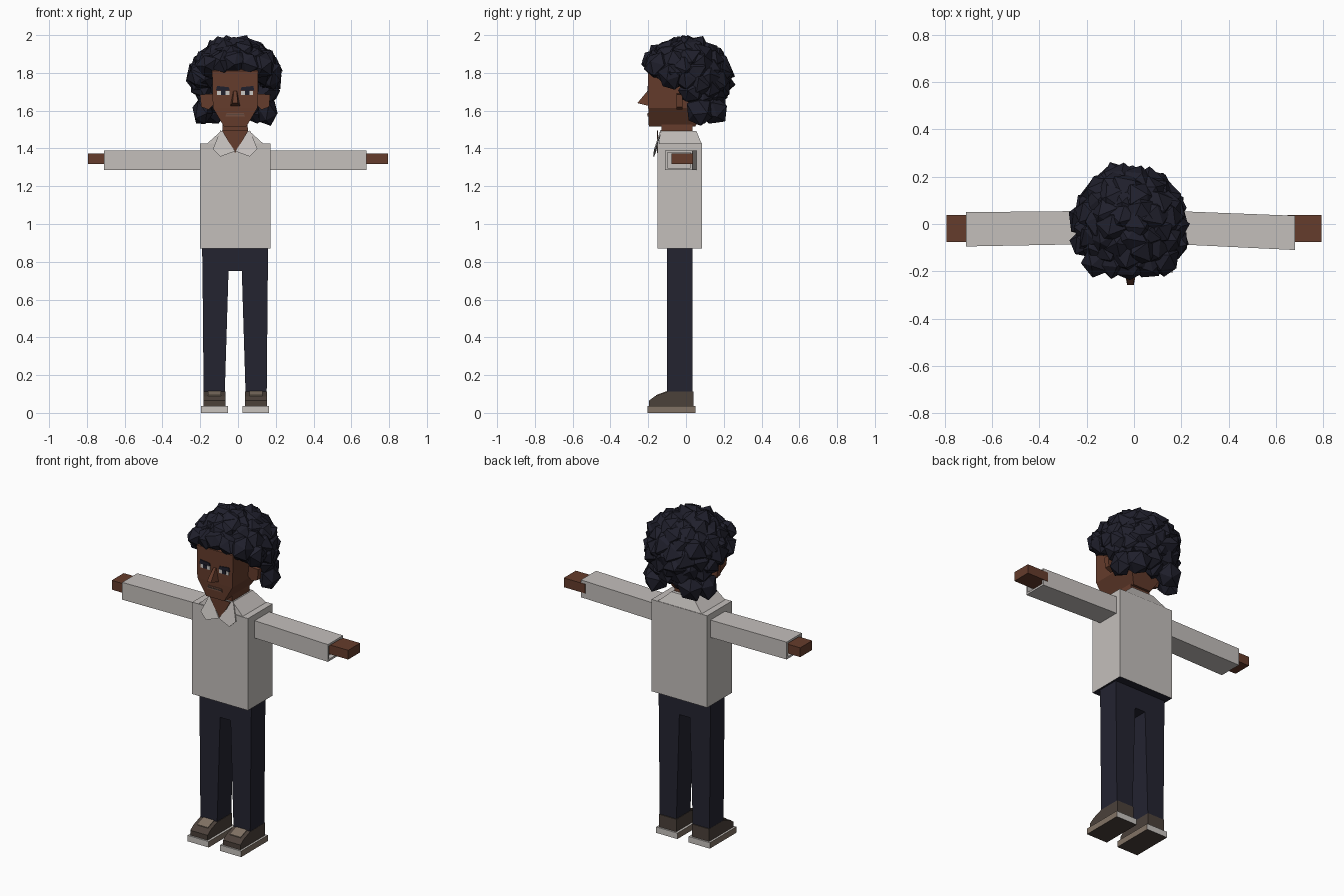
import bpy, bmesh, math, random
from mathutils import Vector, Euler

random.seed(7)
if "Cube" in bpy.data.objects:
    bpy.data.objects.remove(bpy.data.objects["Cube"])

CX = -0.015  # body centre line


def material(name, r, g, b):
    m = bpy.data.materials.new(name)
    m.use_nodes = True
    m.diffuse_color = (r, g, b, 1)
    bsdf = m.node_tree.nodes["Principled BSDF"]
    bsdf.inputs["Base Color"].default_value = (r, g, b, 1)
    bsdf.inputs["Roughness"].default_value = 0.9
    return m


SKIN = material("brown skin", 0.13, 0.045, 0.025)
LIPS = material("lip brown", 0.17, 0.075, 0.05)
HAIR = material("blue black hair", 0.014, 0.014, 0.025)
SHIRT = material("pale grey shirt", 0.55, 0.52, 0.50)
PANTS = material("dark navy cloth", 0.017, 0.017, 0.03)
SHOE = material("dark brown leather", 0.07, 0.052, 0.042)
TAN = material("tan leather", 0.22, 0.17, 0.13)
SOLE = material("light rubber", 0.58, 0.55, 0.52)
WHITE = material("eye white", 0.6, 0.58, 0.56)


def finish(name, bm, *mats):
    bmesh.ops.recalc_face_normals(bm, faces=bm.faces)
    mesh = bpy.data.meshes.new(name)
    bm.to_mesh(mesh)
    bm.free()
    for m in mats:
        mesh.materials.append(m)
    ob = bpy.data.objects.new(name, mesh)
    bpy.context.collection.objects.link(ob)
    return ob


def loft(name, rings, *mats):
    """Skin a closed solid through rings of equal point count."""
    bm = bmesh.new()
    loops = [[bm.verts.new(p) for p in ring] for ring in rings]
    n = len(loops[0])
    for a, b in zip(loops, loops[1:]):
        for i in range(n):
            j = (i + 1) % n
            bm.faces.new((a[i], a[j], b[j], b[i]))
    bm.faces.new(loops[0])
    bm.faces.new(loops[-1])
    return finish(name, bm, *mats)


def level(z, x0, x1, y0, y1):
    """Horizontal rectangle, x measured from the centre line."""
    return [(CX + x0, y0, z), (CX + x1, y0, z), (CX + x1, y1, z), (CX + x0, y1, z)]


def section(x, y0, y1, z0, z1):
    return [(x, y0, z0), (x, y1, z0), (x, y1, z1), (x, y0, z1)]


def plate(name, outline, y, mat, thick=0.006):
    """Thin front-facing plate from an x, z outline."""
    return loft(name, [[(CX + x, y + d, z) for x, z in outline] for d in (0, -thick)], mat)


def rect(x, z, w, h):
    return [(x - w, z - h), (x + w, z - h), (x + w, z + h), (x - w, z + h)]


def paint(ob, rule):
    for p in ob.data.polygons:
        p.material_index = rule(p.normal)


# Torso with a sloped yoke rising to the neck
torso = loft("shirt_body", [level(0.87, -0.187, 0.187, -0.15, 0.085),
                            level(1.427, -0.187, 0.187, -0.15, 0.085)], SHIRT, PANTS)
paint(torso, lambda n: 1 if n.z < -0.5 else 0)
loft("shirt_yoke", [level(1.42, -0.155, 0.155, -0.145, 0.085),
                    level(1.492, -0.075, 0.075, -0.135, 0.055)], SHIRT)
loft("neck", [level(1.40, -0.068, 0.068, -0.13, 0.035),
              level(1.56, -0.066, 0.066, -0.13, 0.035)], SKIN)
plate("open_neckline", [(-0.07, 1.495), (0, 1.375), (0.07, 1.495)], -0.147, SKIN)

# Arms: hollow cuffs with hands
for side, s, inner, outer, y0, y1 in (("right", -1, -0.19, -0.71, -0.095, 0.05),
                                      ("left", 1, 0.165, 0.68, -0.11, 0.035)):
    zs = (1.285, 1.39)
    deep = outer - s * 0.03
    loft(side + "_sleeve", [section(inner, -0.085, 0.055, *zs), section(outer, y0, y1, *zs),
                            section(outer, y0 + 0.012, y1 - 0.012, 1.297, 1.378),
                            section(deep, y0 + 0.012, y1 - 0.012, 1.297, 1.378)], SHIRT)
    loft(side + "_hand", [section(deep, -0.077, 0.038, 1.317, 1.373),
                          section(s * 0.793, -0.077, 0.038, 1.317, 1.373)], SKIN)

# Trousers
loft("trouser_waist", [level(0.75, -0.173, 0.173, -0.10, 0.035),
                       level(0.875, -0.175, 0.175, -0.10, 0.035)], PANTS)

for side, s in (("right", -1), ("left", 1)):
    loft(side + "_trouser_leg", [level(0.107, s * 0.055, s * 0.167, -0.10, 0.035),
                                 level(0.755, s * 0.035, s * 0.173, -0.10, 0.035)], PANTS)

    # Shoes: flat sole, side profile upper and tan tongue
    sole = loft(side + "_sole", [level(0, s * 0.038, s * 0.18, -0.205, 0.05),
                                 level(0.036, s * 0.038, s * 0.18, -0.205, 0.05)], SOLE, TAN, SHOE)
    paint(sole, lambda n: 2 if n.z < -0.5 else 1 if abs(n.x) > 0.5 else 0)
    profile = [(-0.195, 0.034), (0.04, 0.034), (0.04, 0.112), (-0.10, 0.112),
               (-0.165, 0.088), (-0.195, 0.066)]
    upper = loft(side + "_shoe_upper", [[(CX + s * x, y, z) for y, z in profile]
                                        for x in (0.052, 0.168)], SHOE)
    loft(side + "_shoe_tongue", [[(CX + s * x, y, z + d) for x, y, z in
                                  ((0.075, -0.16, 0.088), (0.145, -0.16, 0.088),
                                   (0.145, -0.10, 0.11), (0.075, -0.10, 0.11))]
                                 for d in (0, 0.006)], TAN)

    # Collar wing standing off the chest
    wing = [(0.078, -0.13, 1.497), (0.0, -0.158, 1.385),
            (0.078, -0.168, 1.357), (0.118, -0.163, 1.397)]
    loft(side + "_collar", [[(CX + s * x, y - d, z) for x, y, z in wing] for d in (0, 0.006)], SHIRT)

    # Ear
    loft(side + "_ear", [[(CX + s * x, y, z) for x, z in
                          ((0.115, 1.63), (0.14, 1.605), (0.18, 1.62), (0.186, 1.685), (0.115, 1.69))]
                         for y in (-0.05, -0.018)], SKIN)

    # Painted eye and brow
    plate(side + "_eye", rect(s * 0.063, 1.694, 0.032, 0.011), -0.199, WHITE, 0.004)
    plate(side + "_iris", rect(s * 0.063, 1.695, 0.012, 0.011), -0.201, HAIR, 0.004)
    plate(side + "_brow", [(s * 0.028, 1.708), (s * 0.102, 1.706), (s * 0.096, 1.731),
                           (s * 0.034, 1.724)], -0.199, HAIR)

# Head with tapered jaw
loft("head", [level(1.517, -0.06, 0.06, -0.197, 0.05),
              level(1.615, -0.118, 0.118, -0.2, 0.10),
              level(1.81, -0.122, 0.122, -0.2, 0.12),
              level(1.88, -0.09, 0.09, -0.13, 0.09)], SKIN)
loft("nose", [[(CX + x, y, z) for x, y, z in ring] for ring in (
    [(-0.026, -0.198, 1.625), (0.026, -0.198, 1.625), (0.014, -0.258, 1.64), (-0.014, -0.258, 1.64)],
    [(-0.01, -0.198, 1.705), (0.01, -0.198, 1.705), (0.008, -0.205, 1.703), (-0.008, -0.205, 1.703)])], SKIN)
plate("mouth", [(-0.052, 1.568), (0.052, 1.568), (0.045, 1.588), (-0.045, 1.588)], -0.197, LIPS)
plate("mouth_line", rect(0, 1.578, 0.046, 0.002), -0.2, SHOE)

# Hair: a core wrapped in angular faceted clumps
hair = bmesh.new()


def clump(centre, radii, jitter, detail=1):
    made = bmesh.ops.create_icosphere(hair, subdivisions=detail, radius=1)["verts"]
    turn = Euler([random.uniform(0, math.tau) for _ in range(3)]).to_matrix()
    for v in made:
        p = turn @ v.co * random.uniform(1 - jitter, 1 + jitter)
        v.co = Vector(centre) + Vector([a * b for a, b in zip(p, radii)])


clump((CX, 0.07, 1.79), (0.17, 0.14, 0.18), 0.03, 2)
COUNT = 110
for i in range(COUNT):
    h = 1 - 2 * (i + 0.5) / COUNT
    ring, turn = math.sqrt(1 - h * h), i * math.pi * (3 - math.sqrt(5))
    x, y = 0.185 * ring * math.cos(turn), 0.18 * ring * math.sin(turn)
    z = 1.77 + h * (0.16 if h > 0 else 0.18)
    if z > 1.72 - 0.9 * y:
        r = random.uniform(0.068, 0.086)
        clump((CX + x, y, z), (r, r, r), 0.14)

# Fringe over the forehead and locks behind the ears
for i in range(-2, 3):
    clump((CX + i * 0.07, -0.175 + abs(i) * 0.012, 1.862 - abs(i) * 0.012), (0.07, 0.07, 0.07), 0.14)
for s in (-1, 1):
    clump((CX + s * 0.17, 0.07, 1.60), (0.06, 0.07, 0.085), 0.12)
    clump((CX + s * 0.11, 0.14, 1.60), (0.08, 0.08, 0.08), 0.12)
    clump((CX + s * 0.185, -0.08, 1.785), (0.07, 0.07, 0.08), 0.12)
for v in hair.verts:
    v.co.z = min(v.co.z, 2.0)
finish("curly_hair", hair, HAIR)
